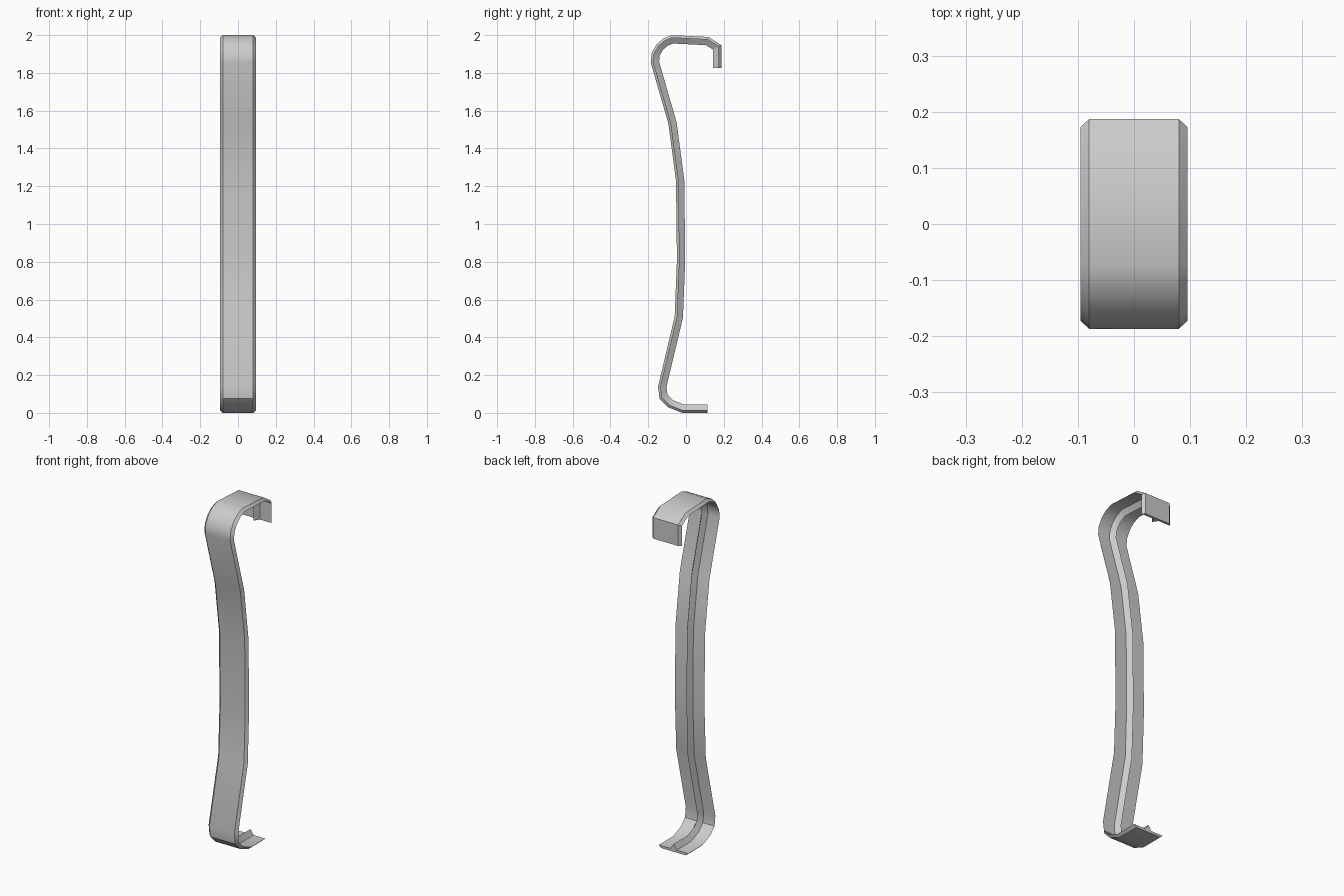
import bpy, bmesh, math
from mathutils import Vector

if "Cube" in bpy.data.objects:
    bpy.data.objects.remove(bpy.data.objects["Cube"])

# Outer face of the bent strip, (y, z), from the bottom lip to the top hook
PATH = [(0.115, 0.0), (-0.02, 0.0), (-0.095, 0.03), (-0.14, 0.075), (-0.148, 0.14),
        (-0.06, 0.51), (-0.048, 0.81), (-0.053, 1.23), (-0.093, 1.53),
        (-0.187, 1.855), (-0.182, 1.905), (-0.157, 1.95), (-0.12, 1.982), (-0.075, 2.0),
        (0.12, 1.99), (0.187, 1.947), (0.187, 1.825)]
# Cross-section, (x, depth): chamfered plate with a rib on the inside
SECTION = [(-0.08, 0), (0.08, 0), (0.095, 0.014), (0.02, 0.014),
           (0, 0.044), (-0.02, 0.014), (-0.095, 0.014)]


def inward_offsets(path):
    """Mitred inward direction at each path point."""
    pts = [Vector(p) for p in path]
    normals = []
    for a, b in zip(pts, pts[1:]):
        t = (b - a).normalized()
        normals.append(Vector((t.y, -t.x)))
    result = []
    for i in range(len(pts)):
        n0, n1 = normals[max(i - 1, 0)], normals[min(i, len(normals) - 1)]
        m = (n0 + n1).normalized()
        result.append(m / m.dot(n0))
    return pts, result


# Ribbed strip swept along the path
bm = bmesh.new()
rings = []
for p, m in zip(*inward_offsets(PATH)):
    ring = []
    for x, d in SECTION:
        q = p + m * d
        ring.append(bm.verts.new((x, q.x, q.y)))
    rings.append(ring)
n = len(SECTION)
for r0, r1 in zip(rings, rings[1:]):
    for i in range(n):
        j = (i + 1) % n
        bm.faces.new((r0[i], r0[j], r1[j], r1[i]))
bm.faces.new(rings[0])
bm.faces.new(rings[-1])
bmesh.ops.recalc_face_normals(bm, faces=bm.faces[:])

mesh = bpy.data.meshes.new("ribbed_strip")
bm.to_mesh(mesh)
bm.free()
strip = bpy.data.objects.new("ribbed_strip", mesh)
bpy.context.collection.objects.link(strip)
bpy.context.view_layer.objects.active = strip
strip.select_set(True)
bpy.ops.object.shade_smooth_by_angle(angle=math.radians(30))
